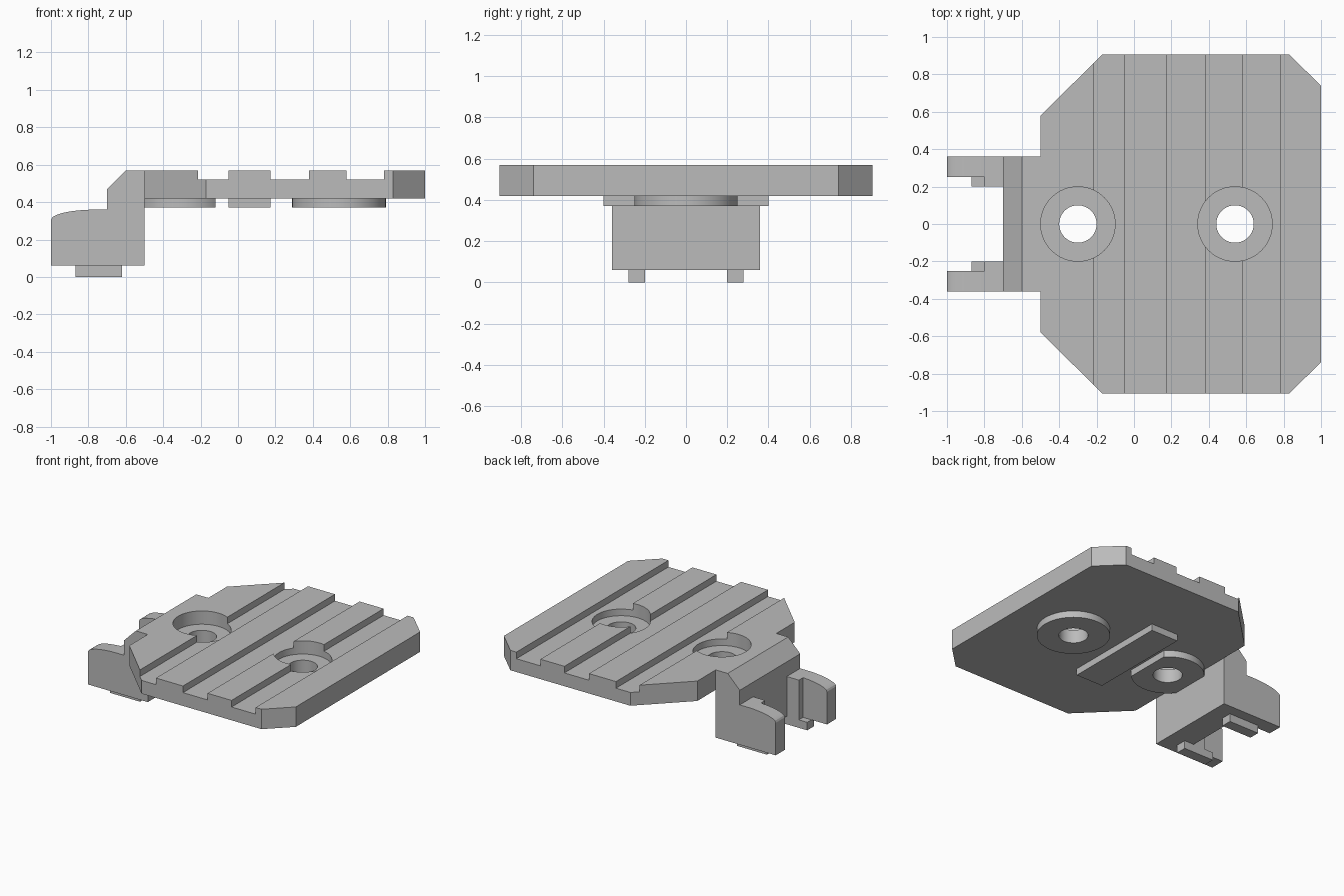
import bpy, bmesh, math
from mathutils import Vector

cube = bpy.data.objects.get("Cube")
if cube:
    bpy.data.objects.remove(cube, do_unlink=True)

grey = bpy.data.materials.new("plain_grey")
grey.use_nodes = True
grey.diffuse_color = (0.5, 0.5, 0.5, 1)
grey.node_tree.nodes["Principled BSDF"].inputs["Base Color"].default_value = grey.diffuse_color


def prism(name, outline, low, high, axis="z"):
    """Extrude an outline: (x, y) along z, or (x, z) along y."""
    def place(a, b, h):
        return Vector((a, b, h)) if axis == "z" else Vector((a, h, b))
    bm = bmesh.new()
    base = bm.faces.new([bm.verts.new(place(a, b, low)) for a, b in outline])
    grown = bmesh.ops.extrude_face_region(bm, geom=[base])["geom"]
    shift = place(0, 0, high - low)
    bmesh.ops.translate(bm, vec=shift, verts=[g for g in grown if isinstance(g, bmesh.types.BMVert)])
    bmesh.ops.recalc_face_normals(bm, faces=bm.faces)
    mesh = bpy.data.meshes.new(name)
    bm.to_mesh(mesh)
    bm.free()
    mesh.materials.append(grey)
    obj = bpy.data.objects.new(name, mesh)
    bpy.context.collection.objects.link(obj)
    return obj


def rect(x0, x1, y0, y1):
    return [(x0, y0), (x1, y0), (x1, y1), (x0, y1)]


def circle(cx, radius, x_max=9.0, steps=64):
    """Circle on the centre line, optionally trimmed flat at x_max."""
    limit = math.acos(min(1, (x_max - cx) / radius))
    span = 2 * math.pi - 2 * limit
    count = steps if limit == 0 else steps + 1
    return [(cx + radius * math.cos(limit + span * i / steps),
             radius * math.sin(limit + span * i / steps)) for i in range(count)]


def mirrored(points):
    return points + [(x, -y) for x, y in reversed(points)]


def cut(target, cutters):
    """Subtract cutters, bake the result, then discard them."""
    for c in cutters:
        mod = target.modifiers.new("cut", "BOOLEAN")
        mod.operation = "DIFFERENCE"
        mod.solver = "EXACT"
        mod.object = c
    graph = bpy.context.evaluated_depsgraph_get()
    mesh = bpy.data.meshes.new_from_object(target.evaluated_get(graph))
    target.modifiers.clear()
    target.data = mesh
    for c in cutters:
        bpy.data.objects.remove(c, do_unlink=True)


HOLES = (-0.30, 0.54)
BOTTOM, TOP, PAD = 0.42, 0.57, 0.37

# Chamfered plate with grooves, counterbores and holes
plate = prism("plate", mirrored([(-0.5, 0.58), (-0.17, 0.905), (0.83, 0.905), (1, 0.74)]), BOTTOM, TOP)
cutters = [prism("groove_cutter", rect(a, b, -1, 1), 0.52, 0.7)
           for a, b in ((-0.215, -0.05), (0.175, 0.38), (0.58, 0.78))]
for x in HOLES:
    cutters.append(prism("counterbore_cutter", circle(x, 0.199), 0.47, 0.72))
    cutters.append(prism("hole_cutter", circle(x, 0.1), 0.2, 0.74))
cut(plate, cutters)

# Round pads under the holes; the one by the bar is trimmed flat
pads = []
for name, x, trim in (("bracket_side_pad", HOLES[0], -0.12), ("outer_pad", HOLES[1], 9)):
    pad = prism(name, circle(x, 0.25, trim), PAD, BOTTOM)
    cut(pad, [prism("pad_hole_cutter", circle(x, 0.1), 0.2, 0.6)])
    pads.append(pad)

# Cross bar under the plate
prism("cross_bar", rect(-0.05, 0.175, -0.4, 0.4), PAD, BOTTOM)

# Hook bracket: side profile with curved arm tops, then a stepped slot between the arms
arc = [(-1 + 0.24 * (1 - math.cos(t)), 0.305 + 0.055 * math.sin(t))
       for t in (math.pi / 2 * (0.15 + 0.85 * i / 12) for i in range(13))]
profile = [(-0.5, 0.06), (-1, 0.06), (-1, 0.305)] + arc + [
    (-0.7, 0.36), (-0.7, 0.47), (-0.6, TOP), (-0.5, TOP)]
bracket = prism("hook_bracket", profile, -0.36, 0.36, "y")
slot = mirrored([(-1.2, 0.25), (-0.8, 0.25), (-0.8, 0.2), (-0.7, 0.2)])
cut(bracket, [prism("slot_cutter", slot, -0.1, 0.465)])

# Feet under the arms
for name, side in (("left_foot", 1), ("right_foot", -1)):
    ys = sorted((0.2 * side, 0.28 * side))
    prism(name, rect(-0.87, -0.62, *ys), 0, 0.06)

# Smooth the round walls and keep the edges sharp
bpy.ops.object.select_all(action="DESELECT")
for obj in [plate, bracket] + pads:
    obj.select_set(True)
    bpy.context.view_layer.objects.active = obj
bpy.ops.object.shade_smooth_by_angle(angle=math.radians(25))
